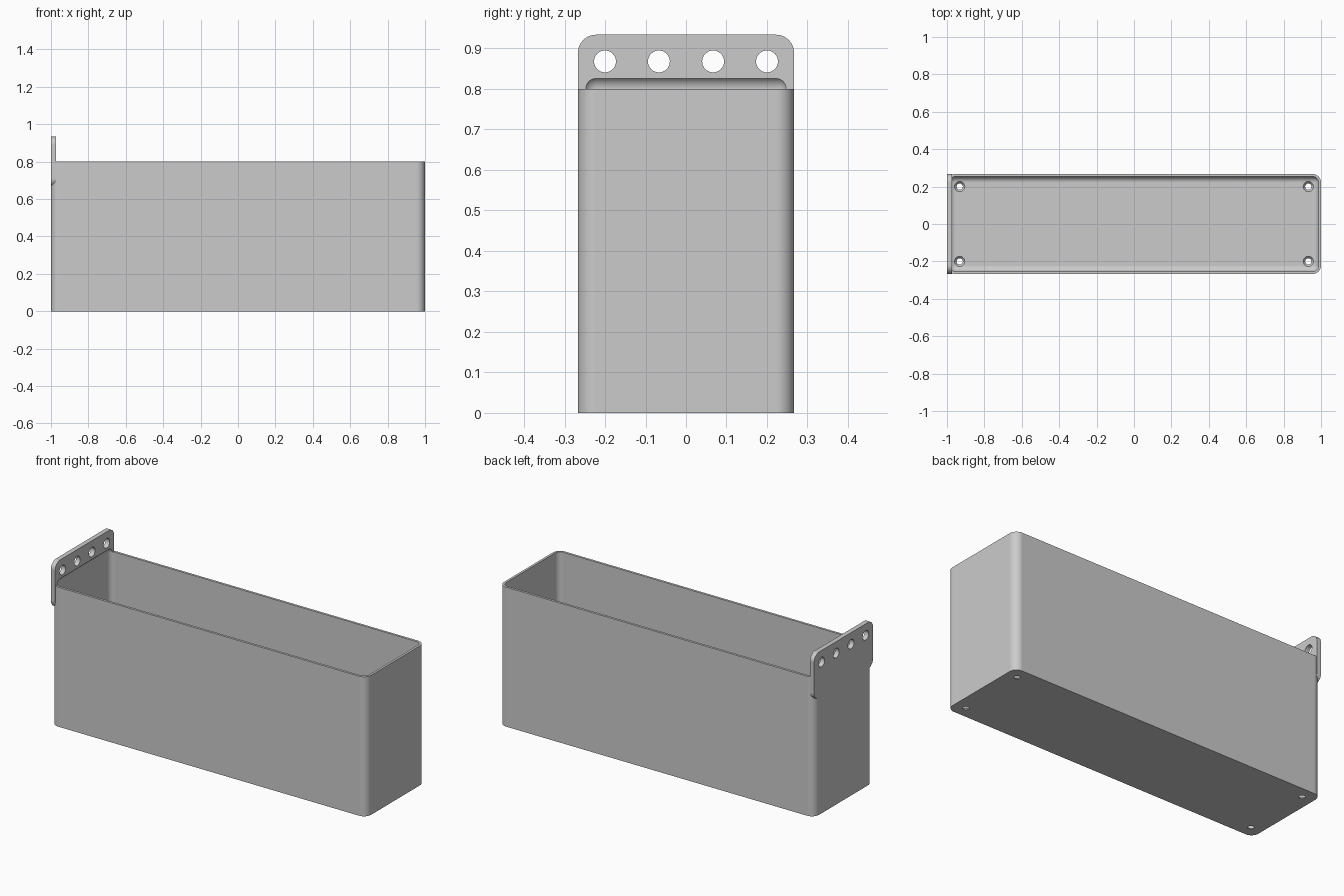
import bpy, bmesh, math
from mathutils import Matrix, Vector

if "Cube" in bpy.data.objects:
    bpy.data.objects.remove(bpy.data.objects["Cube"], do_unlink=True)

HALF_Y = 0.267
HEIGHT = 0.8
WALL = 0.0135
PLATE_T = 0.027
CORNER = 0.045
COVE = 0.032

grey = bpy.data.materials.new("plain grey")
grey.use_nodes = True
grey.diffuse_color = (0.6, 0.6, 0.6, 1)
grey.node_tree.nodes["Principled BSDF"].inputs["Base Color"].default_value = (0.6, 0.6, 0.6, 1)


def make_object(name, bm):
    bmesh.ops.recalc_face_normals(bm, faces=bm.faces)
    mesh = bpy.data.meshes.new(name)
    bm.to_mesh(mesh)
    bm.free()
    mesh.materials.append(grey)
    obj = bpy.data.objects.new(name, mesh)
    bpy.context.collection.objects.link(obj)
    return obj


def rounded_block(name, low, high, radius, axis=None):
    """Box with rounded edges: those along one axis, or every edge."""
    low, high = Vector(low), Vector(high)
    bm = bmesh.new()
    bmesh.ops.create_cube(bm, size=1)
    for v in bm.verts:
        v.co = [(low[i] + high[i]) / 2 + v.co[i] * (high[i] - low[i]) for i in range(3)]
    edges = [e for e in bm.edges if axis is None
             or abs((e.verts[0].co - e.verts[1].co).normalized()[axis]) > 0.9]
    bmesh.ops.bevel(bm, geom=edges, offset=radius, offset_type='OFFSET',
                    segments=10, profile=0.5, affect='EDGES')
    return make_object(name, bm)


def combine(target, other, operation):
    mod = target.modifiers.new(other.name, 'BOOLEAN')
    mod.operation = operation
    mod.solver = 'EXACT'
    mod.object = other
    other.hide_render = True


# Outer shell, with the mounting plate flush on its right end
bin_body = rounded_block("planter_bin", (-1, -HALF_Y, 0), (1, HALF_Y, HEIGHT), CORNER, axis=2)
plate = rounded_block("mounting_plate", (-1, -HALF_Y, HEIGHT - 0.133),
                      (-1 + PLATE_T, HALF_Y, HEIGHT + 0.134), CORNER, axis=0)

# Cavity, whose coved top also hollows the foot of the plate
cavity = rounded_block("cavity_cutter", (-1 + WALL, -HALF_Y + WALL, WALL),
                       (1 - WALL, HALF_Y - WALL, HEIGHT + COVE), COVE)

# Screw holes through the plate and countersunk drain holes in the floor
bm = bmesh.new()
for y in (-0.2, -0.067, 0.067, 0.2):
    place = Matrix.Translation((-1 + PLATE_T / 2, y, 0.868)) @ Matrix.Rotation(math.pi / 2, 4, 'Y')
    bmesh.ops.create_cone(bm, cap_ends=True, segments=40, radius1=0.027, radius2=0.027,
                          depth=0.08, matrix=place)
for x in (-0.932, 0.932):
    for y in (-0.2, 0.2):
        bmesh.ops.create_cone(bm, cap_ends=True, segments=32, radius1=0.006, radius2=0.038,
                              depth=3 * WALL, matrix=Matrix.Translation((x, y, WALL / 2)))
holes = make_object("hole_cutter", bm)

combine(bin_body, plate, 'UNION')
combine(bin_body, cavity, 'DIFFERENCE')
combine(bin_body, holes, 'DIFFERENCE')

# Bake the cuts and drop the helpers
bpy.context.view_layer.update()
graph = bpy.context.evaluated_depsgraph_get()
result = bpy.data.meshes.new_from_object(bin_body.evaluated_get(graph))
bin_body.modifiers.clear()
bin_body.data = result
result.materials.clear()
result.materials.append(grey)
for helper in (plate, cavity, holes):
    bpy.data.objects.remove(helper, do_unlink=True)

# Smooth rounded corners, crisp rims
bpy.ops.object.select_all(action='DESELECT')
bin_body.select_set(True)
bpy.context.view_layer.objects.active = bin_body
bpy.ops.object.shade_smooth_by_angle(angle=math.radians(30))
normals = bin_body.modifiers.new("flat_panels", 'WEIGHTED_NORMAL')
normals.keep_sharp = True
